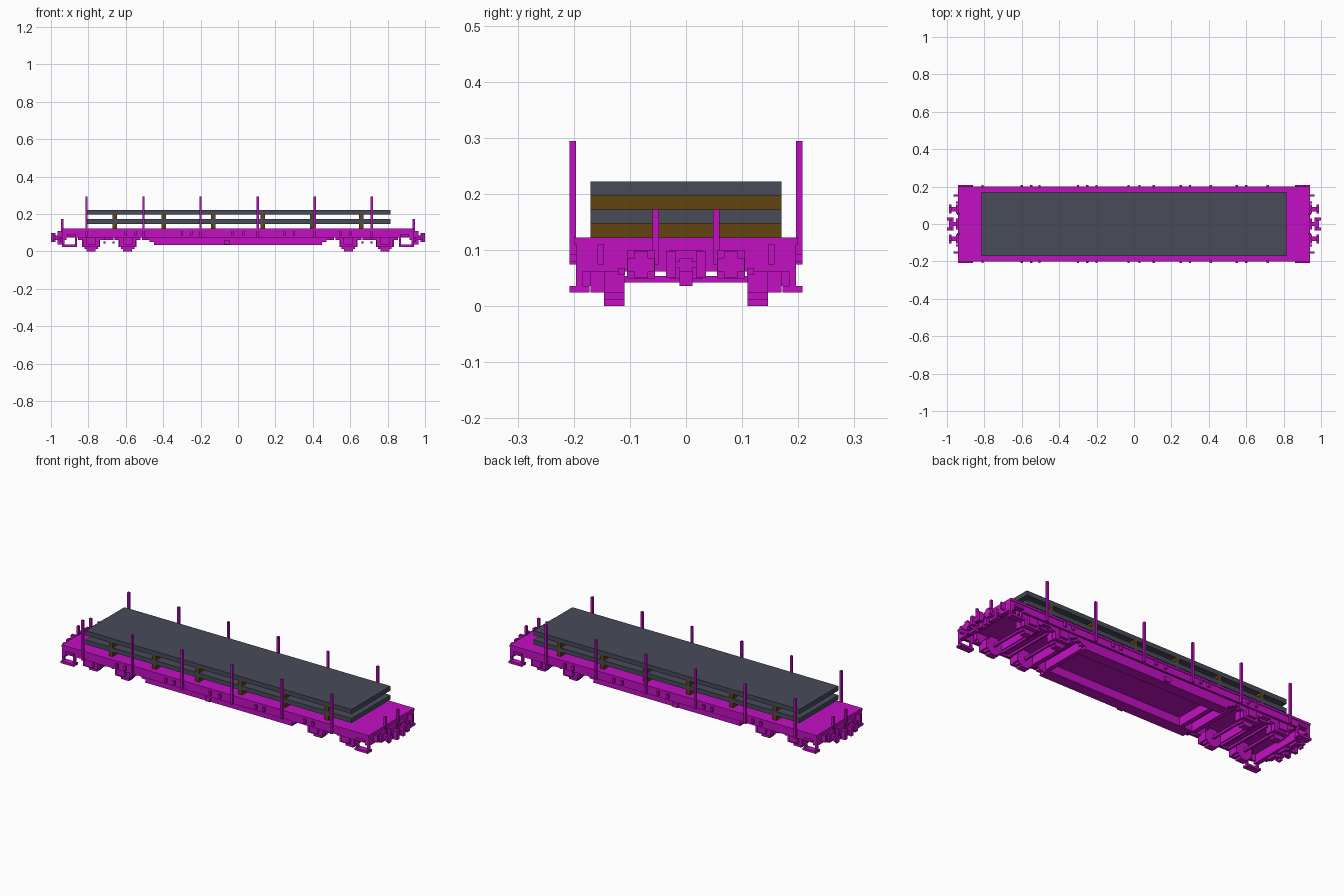
import bpy
import bmesh

default_cube = bpy.data.objects.get("Cube")
if default_cube:
    bpy.data.objects.remove(default_cube, do_unlink=True)


def material(name, red, green, blue):
    mat = bpy.data.materials.new(name)
    mat.use_nodes = True
    mat.diffuse_color = (red, green, blue, 1)
    shader = mat.node_tree.nodes["Principled BSDF"]
    shader.inputs["Base Color"].default_value = mat.diffuse_color
    return mat


paint = material("magenta paint", 0.55, 0.005, 0.55)
steel = material("slate steel", 0.065, 0.07, 0.1)
wood = material("brown timber", 0.125, 0.056, 0.005)


def part(name, boxes, mat=paint):
    """Join boxes, each given as its x, y and z ranges, into one object."""
    bm = bmesh.new()
    for ranges in boxes:
        for vert in bmesh.ops.create_cube(bm, size=2)["verts"]:
            vert.co = [high if corner > 0 else low
                       for (low, high), corner in zip(ranges, vert.co)]
    mesh = bpy.data.meshes.new(name)
    bm.to_mesh(mesh)
    bm.free()
    mesh.materials.append(mat)
    obj = bpy.data.objects.new(name, mesh)
    bpy.context.collection.objects.link(obj)


def around(centre, width):
    return (centre - width / 2, centre + width / 2)


def across(half_width):
    return (-half_width, half_width)


def opposite(span):
    return (-span[1], -span[0])


def both_ends(boxes):
    return boxes + [(opposite(x), y, z) for x, y, z in boxes]


def both_sides(boxes):
    return boxes + [(x, opposite(y), z) for x, y, z in boxes]


def corners(boxes):
    return both_ends(both_sides(boxes))


# Main levels and spans
thin = 0.012
thick = 2 * thin
end = 0.94
side = 0.196
deck_top = 0.122
deck_base = deck_top - thin
sill_base = 0.074
girder_base = 0.036
axle_height = 4 * thin
wheel_span = (0.11, 0.146)
bogie_span = (0.146, 0.17)
rail_span = (side, side + thin)
sill_height = (sill_base, deck_base)
beam_height = (sill_base - thin, deck_base)
end_face = (end - thin, end + thin)

# Deck and its frame, open underneath
part("deck", [(across(end), across(0.2), (deck_base, deck_top))])
part("side_sills", both_sides([(across(end), (side - thin, side), sill_height)]))
part("end_beams", both_ends([((end - thick, end), across(side), beam_height)]))

# Deep side girders, stepped towards their ends
part("deep_girders", both_sides([
    (across(0.52 - drop * 2), bogie_span, (sill_base - drop, deck_base))
    for drop in (0, thin, 2 * thin, 3 * thin)]))
part("girder_flanges", both_sides([
    (across(0.45), (wheel_span[0], bogie_span[1]), around(girder_base, thin / 2))]))
part("cross_members", both_ends([
    (around(x, thick), across(0.15), beam_height) for x in (0.42, 0.5)]))
part("brake_plates", both_sides([
    (around(-0.06, 0.03), (bogie_span[1], bogie_span[1] + thin), (girder_base, 0.06))]))

# Stakes and hooks along the sides
part("side_stakes", both_sides([
    (around(0.305 * count - 0.81, thin), rail_span, (sill_base, 0.294))
    for count in range(6)]))
part("lashing_hooks", corners([
    (around(x, thin), rail_span, (sill_base + thin, deck_base))
    for x in (0.03, 0.25, 0.3, 0.55, 0.6)]))
part("end_stakes", corners([
    (around(end, thin), around(0.054, thin), (sill_base, 0.172))]))

# Wheels with stepped rims, axles and bearing boxes
wheels, axles, bearings = [], [], []
for x in (0.59, 0.785):
    for count in (4, 6, 8):
        rim_height = around(axle_height, (12 - count) * thin)
        wheels.append((around(x, count * thin), wheel_span, rim_height))
    axles.append((around(x, thin), across(wheel_span[0]), around(axle_height, thin)))
    bearings += [
        (around(x, 0.05), (wheel_span[1], side - thin), (girder_base, sill_base)),
        (around(x, 0.09), bogie_span, (girder_base - thin, sill_base)),
        (around(x, 0.14), bogie_span, (sill_base - thin, sill_base)),
    ]
part("wheels", corners(wheels))
part("axles", both_ends(axles))
part("bearing_boxes", corners(bearings))

# Bogies between the wheel pairs
bogie_centre = 0.69
part("bogie_frames", corners([
    (around(bogie_centre, 0.35), bogie_span, sill_height)]))
part("bogie_bolsters", both_ends([
    (around(bogie_centre, 0.05), across(wheel_span[1]), beam_height)]))
part("brake_beams", both_ends([
    (around(bogie_centre + offset, thin), across(wheel_span[1]), around(axle_height, thin))
    for offset in across(thick)]))

# Corner steps: a tread, two hangers and a grip
tread_height = (girder_base - thin, girder_base)
step_start = end - 0.08
hangers = [((x, x + thin), (side - thin, side), (girder_base, sill_base))
           for x in (step_start, end - thin)]
part("corner_steps", corners(hangers + [
    ((step_start, end), (side - thick, side + thin), tread_height),
    (around(end - 0.05, 0.05), rail_span, around(deck_base - thick, thin)),
]))

# Buffers with stepped round heads
buffer_centre = 0.08
buffer_height = sill_base
buffer_head = (0.976, 0.988)
part("buffers", corners([
    (end_face, around(buffer_centre, 0.05), around(buffer_height, 0.05)),
    ((end, buffer_head[0]), around(buffer_centre, thick), around(buffer_height, thick)),
    (buffer_head, around(buffer_centre, 2 * thick), around(buffer_height, thick)),
    (buffer_head, around(buffer_centre, thick), around(buffer_height, 2 * thick)),
]))

# Couplers with a pair of jaws
coupler_tip = (1 - thick, 1)
jaws = both_sides([(coupler_tip, (thin * 1.5, thin * 3), around(buffer_height, 2 * thick))])
part("couplers", both_ends(jaws + [
    (end_face, across(0.03), around(buffer_height, 0.05)),
    ((end, 0.99), across(thin), around(buffer_height, thick)),
    (around(coupler_tip[0], thick), across(thin * 3), around(buffer_height, thin)),
    ((end, end + thick), across(thin), (girder_base, sill_base)),
]))
part("end_handles", corners([
    ((end, end + thick), around(0.152, thin), sill_height),
    (end_face, around(0.115, thin), around(sill_base - thin, thin)),
]))

# Load of two plates on timber bearers
load_width = across(0.17)
for layer, base in (("lower", deck_top), ("upper", deck_top + 0.05)):
    plate_base = base + 0.025
    part(layer + "_timbers", [
        (around(0.264 * count - 0.66, thick), load_width, (base, plate_base))
        for count in range(6)], wood)
    part(layer + "_plate", [
        (across(0.815), load_width, (plate_base, base + 0.05))], steel)
